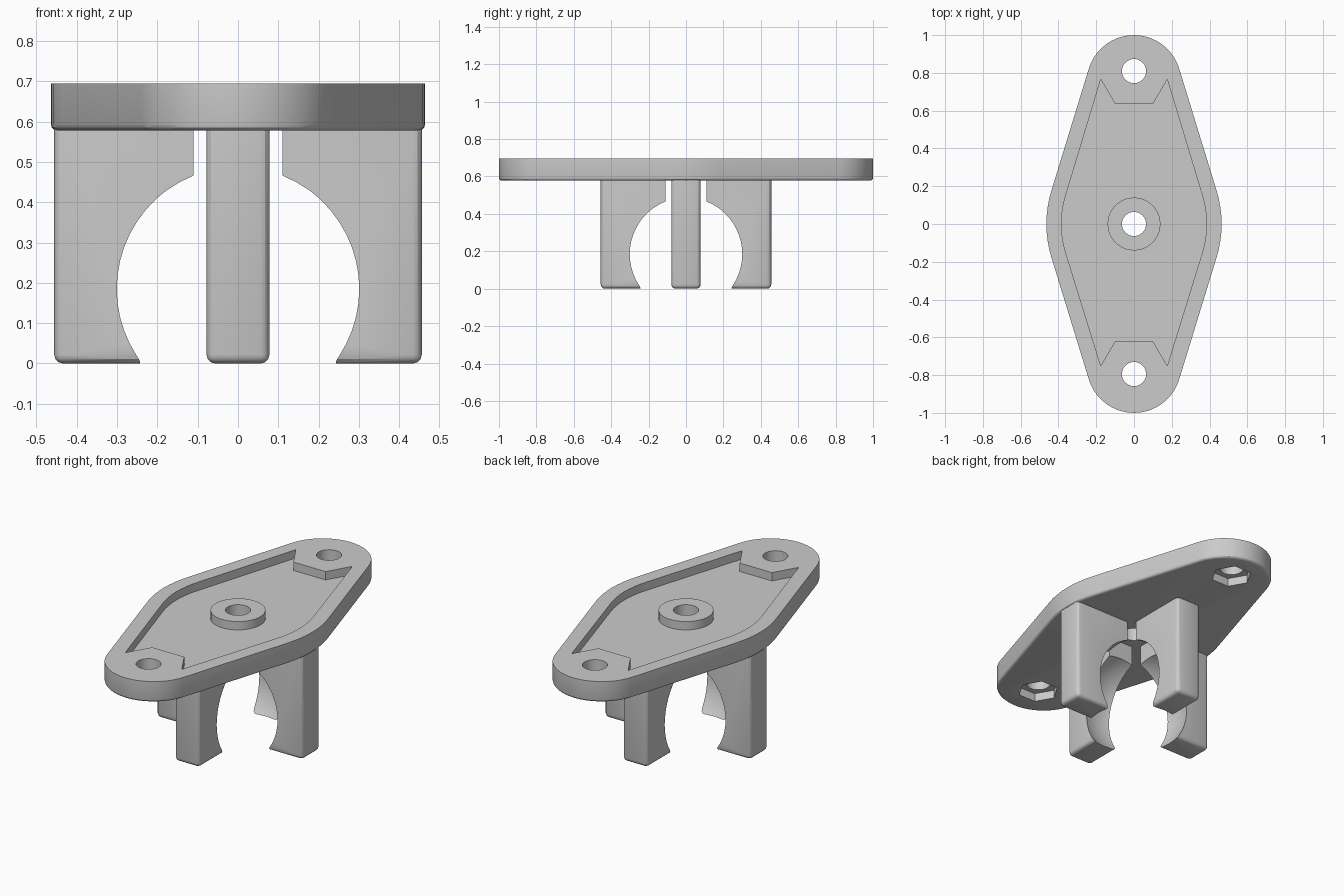
import bpy, bmesh
from math import sin, cos, pi, radians

if "Cube" in bpy.data.objects:
    bpy.data.objects.remove(bpy.data.objects["Cube"])

grey = bpy.data.materials.new("plain grey")
grey.use_nodes = True
COLOUR = (0.6, 0.6, 0.6, 1)
grey.diffuse_color = COLOUR
grey.node_tree.nodes["Principled BSDF"].inputs["Base Color"].default_value = COLOUR

BOTTOM, TOP, FLOOR = 0.578, 0.695, 0.648
TILT = radians(17.2)      # angle of the straight plate sides
SHIFT = 0.0075            # screw holes sit slightly off centre
SCREWS = (0.802 + SHIFT, -0.802 + SHIFT)


def finish(bm, name):
    bmesh.ops.recalc_face_normals(bm, faces=bm.faces)
    mesh = bpy.data.meshes.new(name)
    bm.to_mesh(mesh)
    bm.free()
    mesh.materials.append(grey)
    obj = bpy.data.objects.new(name, mesh)
    bpy.context.collection.objects.link(obj)
    return obj


def prism(name, outline, z0, z1, round_bottom=0):
    bm = bmesh.new()
    base = bm.faces.new([bm.verts.new((x, y, z0)) for x, y in outline])
    ext = bmesh.ops.extrude_face_region(bm, geom=[base], use_keep_orig=True)
    for v in ext["geom"]:
        if isinstance(v, bmesh.types.BMVert):
            v.co.z = z1
    if round_bottom:
        bmesh.ops.bevel(bm, geom=list(base.edges), offset=round_bottom,
                        segments=3, profile=0.5, affect='EDGES')
    return finish(bm, name)


def arc(cx, cy, r, a0, a1, n):
    return [(cx + r * cos(a0 + (a1 - a0) * i / n),
             cy + r * sin(a0 + (a1 - a0) * i / n)) for i in range(n + 1)]


def ring(cy, r, n):
    return arc(0, cy, r, 0, 2 * pi, n)[:-1]


def boolean(obj, cutter, operation='DIFFERENCE'):
    cutter.hide_render = True
    mod = obj.modifiers.new("cut", 'BOOLEAN')
    mod.operation, mod.object, mod.solver = operation, cutter, 'EXACT'
    bpy.context.view_layer.objects.active = obj
    bpy.ops.object.modifier_apply(modifier=mod.name)
    bpy.data.objects.remove(cutter)


def smooth(obj, angle=30):
    bpy.ops.object.select_all(action='DESELECT')
    obj.select_set(True)
    bpy.context.view_layer.objects.active = obj
    bpy.ops.object.shade_smooth_by_angle(angle=radians(angle))


# Mounting plate: wide shallow side arcs joined to round ends
half = (arc(-0.136, 0, 0.6, -TILT, TILT, 8)
        + arc(0, 0.75, 0.25, TILT, pi - TILT, 20))
outline = half + [(-x, -y) for x, y in half]
plate = prism("mounting_plate", outline, BOTTOM, TOP, 0.015)

# Recessed tray, leaving hexagonal pads round the screw holes
pads = [(0.176, 0.758), (0.1, 0.628), (-0.1, 0.628), (-0.176, 0.758)]
tray = arc(-0.136, 0, 0.52, -TILT, TILT, 8)
tray += [(x, y + SHIFT) for x, y in pads]
tray += arc(0.136, 0, 0.52, pi - TILT, pi + TILT, 8)
tray += [(-x, -y + SHIFT) for x, y in pads]
boolean(plate, prism("tray_cutter", tray, FLOOR, 0.8))

# Centre boss
boolean(plate, prism("boss", ring(0, 0.14, 40), FLOOR - 0.02, TOP), 'UNION')

# Through holes and nut pockets
for y in (0,) + SCREWS:
    boolean(plate, prism("hole_cutter", ring(y, 0.064, 32), 0.4, 0.9))
for y in SCREWS:
    boolean(plate, prism("nut_cutter", ring(y, 0.108, 6), 0.4, BOTTOM + 0.047))
smooth(plate)

# Four socket legs, hollowed by a ball
INNER, OUTER, WIDTH = 0.11, 0.456, 0.078
for i, name in enumerate(("left", "back", "right", "front")):
    bm = bmesh.new()
    bmesh.ops.create_cube(bm, size=1)
    for v in bm.verts:
        v.co.x = OUTER if v.co.x > 0 else INNER
        v.co.y *= 2 * WIDTH
        v.co.z = BOTTOM + 0.02 if v.co.z > 0 else 0
    rounded = [e for e in bm.edges
               if all(v.co.z < 0.1 for v in e.verts)
               and not all(v.co.x < 0.2 for v in e.verts)
               or all(v.co.x > 0.2 for v in e.verts)
               and not all(v.co.z > 0.1 for v in e.verts)]
    bmesh.ops.bevel(bm, geom=rounded, offset=0.022, segments=3,
                    profile=0.5, affect='EDGES')
    leg = finish(bm, name + "_leg")

    ball = bmesh.new()
    bmesh.ops.create_uvsphere(ball, u_segments=32, v_segments=28, radius=0.312)
    bmesh.ops.translate(ball, verts=ball.verts, vec=(0, 0, 0.185))
    boolean(leg, finish(ball, "ball_cutter"))
    smooth(leg)
    leg.rotation_euler.z = i * pi / 2
